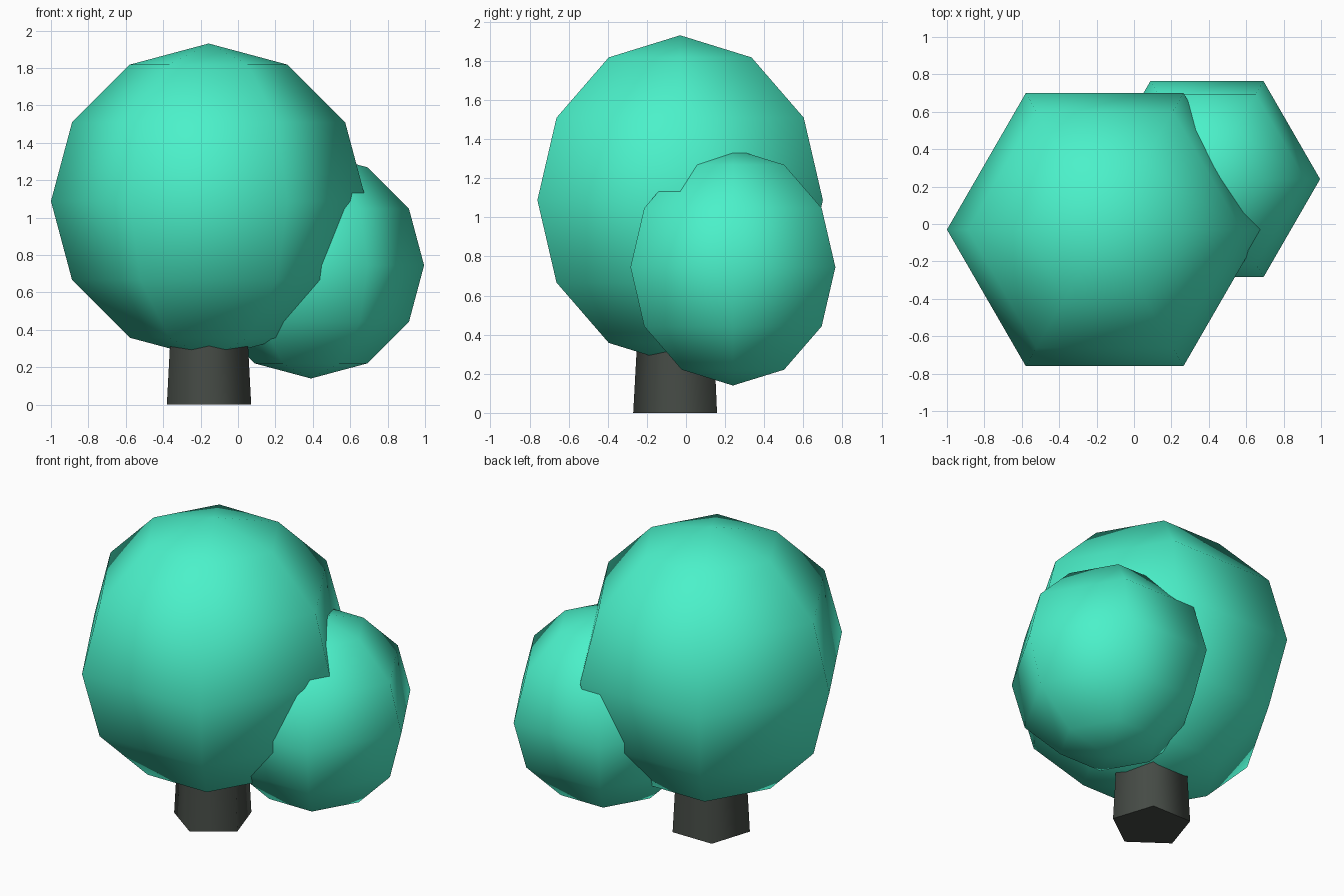
import bpy, bmesh
from math import sin, cos, pi, radians

if "Cube" in bpy.data.objects:
    bpy.data.objects.remove(bpy.data.objects["Cube"])


def material(name, rgb):
    m = bpy.data.materials.new(name)
    m.diffuse_color = (*rgb, 1)
    m.use_nodes = True
    m.node_tree.nodes["Principled BSDF"].inputs["Base Color"].default_value = m.diffuse_color
    return m


def lathe(name, profile, sides, start, centre, mat, sharp=None):
    """Turn (radius, z) points, listed bottom to top, into a low-poly solid."""
    bm = bmesh.new()
    rings = [[bm.verts.new((r * cos(start + 2 * pi * i / sides),
                            r * sin(start + 2 * pi * i / sides), z))
              for i in range(sides)] for r, z in profile]
    for a, b in zip(rings, rings[1:]):
        for i in range(sides):
            j = (i + 1) % sides
            bm.faces.new((a[i], a[j], b[j], b[i]))
    if profile[0][0] > 0:
        bm.faces.new(rings[0][::-1])
    if profile[-1][0] > 0:
        bm.faces.new(rings[-1])
    bmesh.ops.remove_doubles(bm, verts=bm.verts, dist=1e-4)
    bmesh.ops.recalc_face_normals(bm, faces=bm.faces)
    for f in bm.faces:
        f.smooth = True
    mesh = bpy.data.meshes.new(name)
    bm.to_mesh(mesh)
    bm.free()
    mesh.materials.append(mat)
    ob = bpy.data.objects.new(name, mesh)
    ob.location = centre
    bpy.context.collection.objects.link(ob)
    if sharp:
        bpy.ops.object.select_all(action='DESELECT')
        ob.select_set(True)
        bpy.context.view_layer.objects.active = ob
        bpy.ops.object.shade_smooth_by_angle(angle=sharp)
    return ob


def foliage(name, radius, centre):
    # six-sided ball with six bands from pole to pole
    prof = [(0 if k in (0, 6) else radius * sin(k * pi / 6), -radius * cos(k * pi / 6))
            for k in range(7)]
    return lathe(name, prof, 6, 0, centre, leaf)


leaf = material("leaf_green", (0.07, 0.88, 0.59))
bark = material("dark_bark", (0.06, 0.07, 0.06))

# Crown: large ball and smaller ball behind on the right
foliage("large_foliage", 0.843, (-0.157, -0.03, 1.088))
foliage("small_foliage", 0.605, (0.39, 0.24, 0.745))

# Trunk: tapered pentagon with one corner to the front
lathe("trunk", [(0.237, 0), (0.204, 0.6)], 5, -pi / 2,
      (-0.155, -0.033, 0), bark, radians(80))
